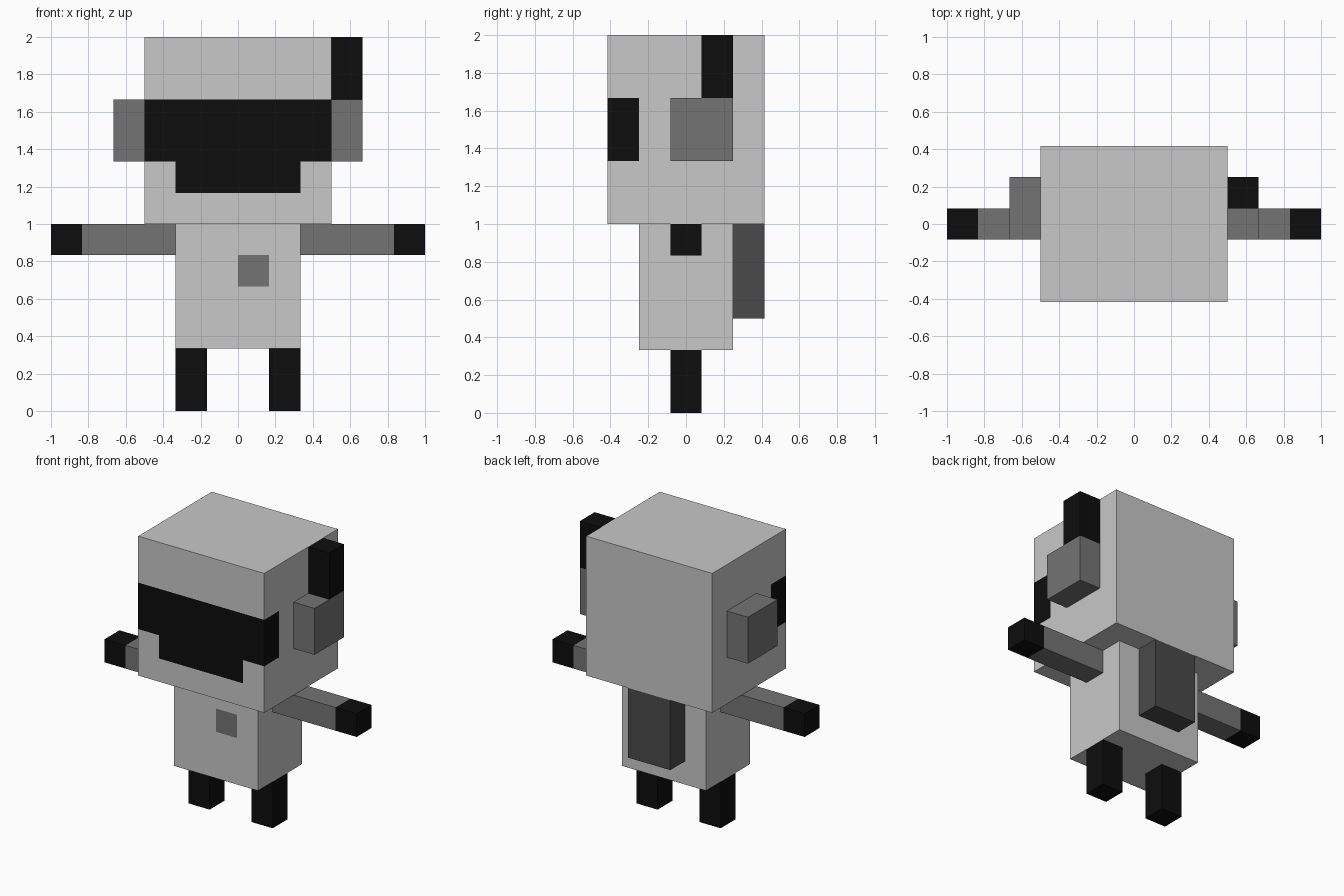
import bpy, bmesh
from mathutils import Vector

if "Cube" in bpy.data.objects:
    bpy.data.objects.remove(bpy.data.objects["Cube"])

U = 1 / 6  # one block of the model


def material(name, value):
    m = bpy.data.materials.new(name)
    m.diffuse_color = (value, value, value, 1)
    m.use_nodes = True
    m.node_tree.nodes["Principled BSDF"].inputs["Base Color"].default_value = m.diffuse_color
    return m


LIGHT = material("light grey", 0.58)
MID = material("mid grey", 0.174)
DARK = material("dark grey", 0.068)
BLACK = material("black", 0.004)


def box(name, lo, hi, mats, cuts=(), rule=None):
    """Box between two corners (in blocks), cut by (axis, position) planes
    and painted by rule(face centre, face normal)."""
    lo, hi = Vector(lo), Vector(hi)
    bm = bmesh.new()
    bmesh.ops.create_cube(bm, size=1)
    for v in bm.verts:
        v.co = Vector([(a + b) / 2 + c * (b - a) for a, b, c in zip(lo, hi, v.co)])
    for axis, pos in cuts:
        n = Vector((0, 0, 0))
        n[axis] = 1
        bmesh.ops.bisect_plane(bm, geom=bm.verts[:] + bm.edges[:] + bm.faces[:],
                               plane_co=n * pos, plane_no=n)
    bm.normal_update()
    if rule:
        for f in bm.faces:
            f.material_index = int(rule(f.calc_center_median(), f.normal))
    bmesh.ops.scale(bm, vec=(U, U, U), verts=bm.verts)
    me = bpy.data.meshes.new(name)
    bm.to_mesh(me)
    bm.free()
    for m in mats:
        me.materials.append(m)
    ob = bpy.data.objects.new(name, me)
    bpy.context.collection.objects.link(ob)
    return ob


def visor(c, n):
    band = 8 < c.z < 10 and c.y < -1.5 and abs(n.z) < 0.5
    chin = 7 < c.z < 8 and abs(c.x) < 2 and n.y < -0.5
    return band or chin


# Head with wrap-round visor
box("head", (-3, -2.5, 6), (3, 2.5, 12), (LIGHT, BLACK),
    [(2, 7), (2, 8), (2, 10), (0, -2), (0, 2), (1, -1.5)], visor)

# Torso with chest badge
box("torso", (-2, -1.5, 2), (2, 1.5, 6), (LIGHT, MID),
    [(0, 0), (0, 1), (2, 4), (2, 5)],
    lambda c, n: n.y < -0.5 and 0 < c.x < 1 and 4 < c.z < 5)

# Backpack and antenna
box("backpack", (-1, 1.5, 3), (1, 2.5, 6), (DARK,))
box("antenna", (3, 0.5, 10), (4, 1.5, 12), (BLACK,))

# Paired parts
for side, s in (("left", -1), ("right", 1)):
    def pair(name, x0, x1, y0, y1, z0, z1, *rest):
        a, b = sorted((s * x0, s * x1))
        box(f"{side}_{name}", (a, y0, z0), (b, y1, z1), *rest)

    pair("ear_pad", 3, 4, -0.5, 1.5, 8, 10, (MID,))
    pair("leg", 1, 2, -0.5, 0.5, 0, 2, (BLACK,))
    # Arm with a black hand at its tip
    pair("arm", 2, 6, -0.5, 0.5, 5, 6, (MID, BLACK), [(0, 5 * s)],
         lambda c, n: abs(c.x) > 5)
